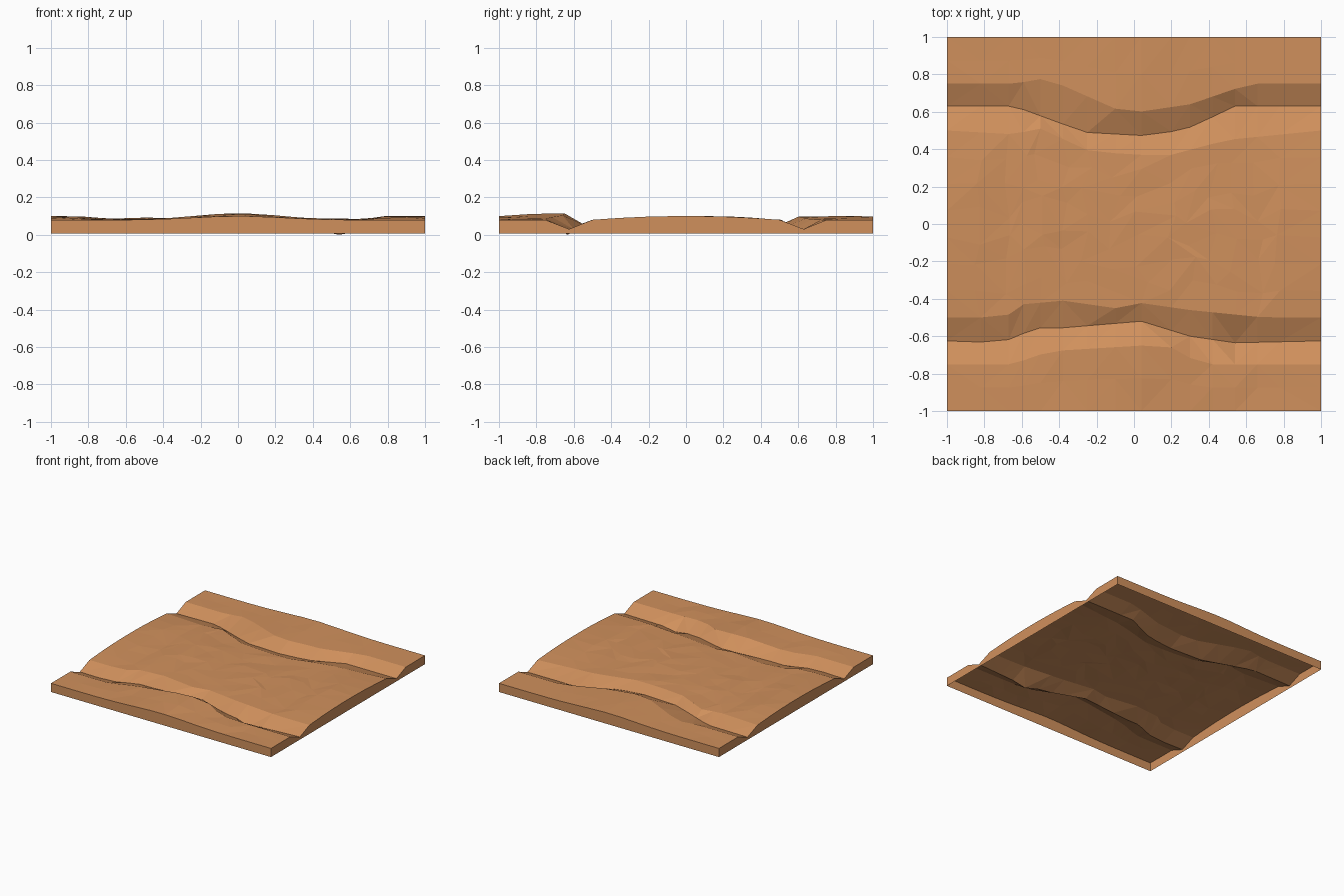
import bpy
import bmesh
import math
import random

random.seed(7)
if "Cube" in bpy.data.objects:
    bpy.data.objects.remove(bpy.data.objects["Cube"], do_unlink=True)

# One earth colour for the whole tile
earth = bpy.data.materials.new("earth_orange_brown")
earth.use_nodes = True
colour = (0.63, 0.28, 0.108, 1)
earth.diffuse_color = colour
shader = next(n for n in earth.node_tree.nodes if n.type == "BSDF_PRINCIPLED")
shader.inputs["Base Color"].default_value = colour
shader.inputs["Roughness"].default_value = 0.9


def along(points, x):
    """Height or offset of a bent line at x."""
    for (xa, va), (xb, vb) in zip(points, points[1:]):
        if x <= xb:
            return va + (vb - va) * (x - xa) / (xb - xa)
    return points[-1][1]


def swell(x):
    """Gentle rise of the banks towards the middle."""
    return math.exp(-(x / 0.33) ** 2) if abs(x) < 0.95 else 0


# Winding lines in plan: bank top, ditch bottom and road shoulder
front_bank = [(-1, -.75), (-.65, -.75), (-.45, -.68), (.04, -.65), (.2, -.66), (.36, -.75), (1, -.75)]
front_ditch = [(-1, -.625), (-.71, -.635), (-.52, -.555), (-.38, -.555), (.04, -.52), (.3, -.6), (.54, -.635), (1, -.625)]
front_shoulder = [(-1, -.5), (-.69, -.5), (-.6, -.43), (-.38, -.41), (-.1, -.45), (.02, -.42), (.3, -.46), (.7, -.5), (1, -.5)]
back_shoulder = [(-1, .5), (-.65, .48), (-.5, .51), (-.24, .39), (0, .37), (.2, .37), (.5, .45), (1, .5)]
back_ditch = [(-1, .63), (-.64, .63), (-.26, .49), (.1, .47), (.31, .52), (.54, .63), (1, .63)]
back_bank = [(-1, .75), (-.64, .75), (-.47, .78), (-.04, .59), (.3, .64), (.62, .75), (1, .75)]

# Heights along the road crest and the two ditches
crest = [(-1, .1), (-.76, .099), (-.66, .086), (-.55, .092), (-.4, .087), (0, .088), (.4, .087), (.65, .082), (.76, .097), (1, .1)]
front_depth = [(-1, .03), (-.4, .035), (.04, .04), (.42, .025), (.54, 0), (.65, .02), (1, .03)]
back_depth = [(-1, .03), (-.26, .038), (.1, .04), (.54, .03), (1, .03)]

columns = [-1, -.82, -.67, -.59, -.5, -.38, -.25, -.1, .04, .2, .3, .42, .54, .66, .78, 1]
road_steps = 7


def cross_section(x):
    """Points across the tile from front to back at one x."""
    edge = abs(x) == 1
    rise = swell(x)
    fb, bb = along(front_bank, x), along(back_bank, x)
    fs, bs = along(front_shoulder, x), along(back_shoulder, x)
    rough = 0 if edge else .004
    pts = [(x, -1, .079 + .021 * rise),
           (x, (fb - 1) / 2, .079 + .03 * rise + random.uniform(-rough, rough)),
           (x, fb, .079 + .036 * rise),
           (x, along(front_ditch, x), along(front_depth, x))]
    # Arched road with loose, rough facets
    for i in range(road_steps + 1):
        t = i / road_steps
        y = fs + (bs - fs) * t
        arch = 1 - (2 * t - 1) ** 2
        z = .08 + (along(crest, x) - .08) * arch
        px = x
        if not edge and 0 < i < road_steps:
            px += random.uniform(-.035, .035)
            y += random.uniform(-.04, .04)
            z += random.uniform(-.004, .003)
        pts.append((px, y, z))
    pts += [(x, along(back_ditch, x), along(back_depth, x)),
            (x, bb, .079 + .018 * rise),
            (x, (bb + 1) / 2, .079 + .02 * rise + random.uniform(-rough, rough) / 2),
            (x, 1, .079 + .02 * rise)]
    return pts


# Triangulated ground surface
bm = bmesh.new()
rows = [[bm.verts.new(p) for p in cross_section(x)] for x in columns]
for left, right in zip(rows, rows[1:]):
    for j in range(len(left) - 1):
        a, b, c, d = left[j], right[j], right[j + 1], left[j + 1]
        if random.random() < .5:
            bm.faces.new((a, b, c))
            bm.faces.new((a, c, d))
        else:
            bm.faces.new((a, b, d))
            bm.faces.new((b, c, d))


# Side walls hang from the rim and leave the underside open
def add_wall(rim):
    low = [bm.verts.new((v.co.x, v.co.y, .008)) for v in rim]
    for i in range(len(rim) - 1):
        bm.faces.new((rim[i + 1], rim[i], low[i], low[i + 1]))


add_wall([r[0] for r in rows])
add_wall(rows[-1])
add_wall([r[-1] for r in reversed(rows)])
add_wall(rows[0][::-1])
bmesh.ops.remove_doubles(bm, verts=bm.verts[:], dist=.0005)

mesh = bpy.data.meshes.new("dirt_road_tile")
bm.to_mesh(mesh)
bm.free()
mesh.materials.append(earth)
tile = bpy.data.objects.new("dirt_road_tile", mesh)
bpy.context.collection.objects.link(tile)
